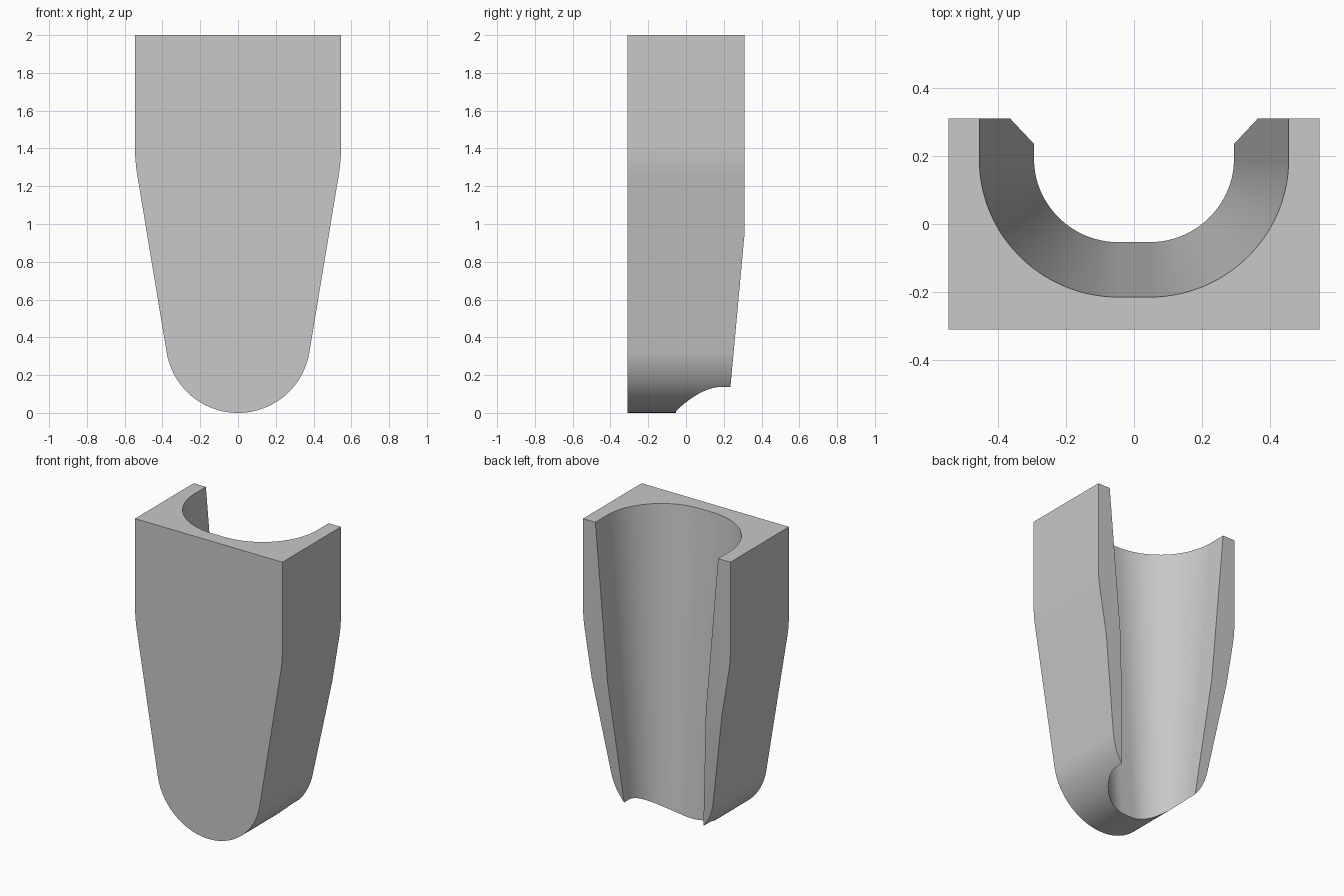
import bpy, bmesh
from math import sin, cos, tan, pi, radians
from mathutils import Vector

cube = bpy.data.objects.get("Cube")
if cube:
    bpy.data.objects.remove(cube, do_unlink=True)

grey = bpy.data.materials.new("plain grey")
grey.use_nodes = True
grey.diffuse_color = (0.58, 0.58, 0.58, 1)
grey.node_tree.nodes["Principled BSDF"].inputs["Base Color"].default_value = grey.diffuse_color


def add_object(name, bm):
    bmesh.ops.recalc_face_normals(bm, faces=bm.faces)
    mesh = bpy.data.meshes.new(name)
    bm.to_mesh(mesh)
    bm.free()
    mesh.materials.append(grey)
    obj = bpy.data.objects.new(name, mesh)
    bpy.context.collection.objects.link(obj)
    return obj


def loft(lower, upper):
    """Solid between two matching closed loops."""
    bm = bmesh.new()
    a = [bm.verts.new(p) for p in lower]
    b = [bm.verts.new(p) for p in upper]
    bm.faces.new(a)
    bm.faces.new(b)
    for i in range(len(a)):
        j = (i + 1) % len(a)
        bm.faces.new((a[i], a[j], b[j], b[i]))
    return bm


# Shield outline: round tip, tapered flanks, soft bend into upright sides
HALF_W, HALF_D, HEIGHT, TIP_R = 0.546, 0.31, 2.0, 0.383
taper = radians(9.4)
steps = 32
right = [(TIP_R * sin(t), TIP_R * (1 - cos(t)))
         for t in [(pi / 2 - taper) * i / steps for i in range(steps + 1)]]
bend = Vector((HALF_W, right[-1][1] + (HALF_W - right[-1][0]) / tan(taper)))
below = bend - 0.08 * Vector((sin(taper), cos(taper)))
above = bend + Vector((0, 0.08))
for i in range(7):
    t = i / 6
    right.append(tuple(below * (1 - t) ** 2 + bend * 2 * t * (1 - t) + above * t * t))
right.append((HALF_W, HEIGHT))
outline = right + [(-x, z) for x, z in reversed(right[1:])]
bm = loft([(x, -HALF_D, z) for x, z in outline], [(x, HALF_D, z) for x, z in outline])

# Sloping lower back
slope = Vector((0, 0.815, -0.075)).normalized()
bmesh.ops.bisect_plane(bm, geom=bm.verts[:] + bm.edges[:] + bm.faces[:],
                       plane_co=(0, HALF_D, 0.95), plane_no=slope, clear_outer=True)
bmesh.ops.holes_fill(bm, edges=[e for e in bm.edges if e.is_boundary])
body = add_object("holder_body", bm)


# Tapered U-shaped channel open to the back
def channel_section(z, flat=0.045, centre_y=0.19, steps=28):
    t = z / HEIGHT
    rx = 0.282 + (0.455 - 0.282) * t - flat
    ry = 0.243 + (0.405 - 0.243) * t
    half = [(flat + rx * sin(a), centre_y - ry * cos(a))
            for a in [pi / 2 * i / steps for i in range(steps + 1)]]
    half.append((flat + rx, 0.6))
    return [(x, y, z) for x, y in half] + [(-x, y, z) for x, y in reversed(half)]


cutter = add_object("channel_cutter", loft(channel_section(-0.1), channel_section(2.1)))
cutter.hide_render = True

cut = body.modifiers.new("channel", "BOOLEAN")
cut.operation = "DIFFERENCE"
cut.solver = "EXACT"
cut.object = cutter
bpy.context.view_layer.objects.active = body
body.select_set(True)
bpy.ops.object.modifier_apply(modifier=cut.name)
bpy.data.objects.remove(cutter, do_unlink=True)

# Smooth curves with crisp rims
bpy.ops.object.select_all(action="DESELECT")
body.select_set(True)
bpy.ops.object.shade_smooth_by_angle(angle=radians(25))
weighted = body.modifiers.new("even shading", "WEIGHTED_NORMAL")
weighted.keep_sharp = True
